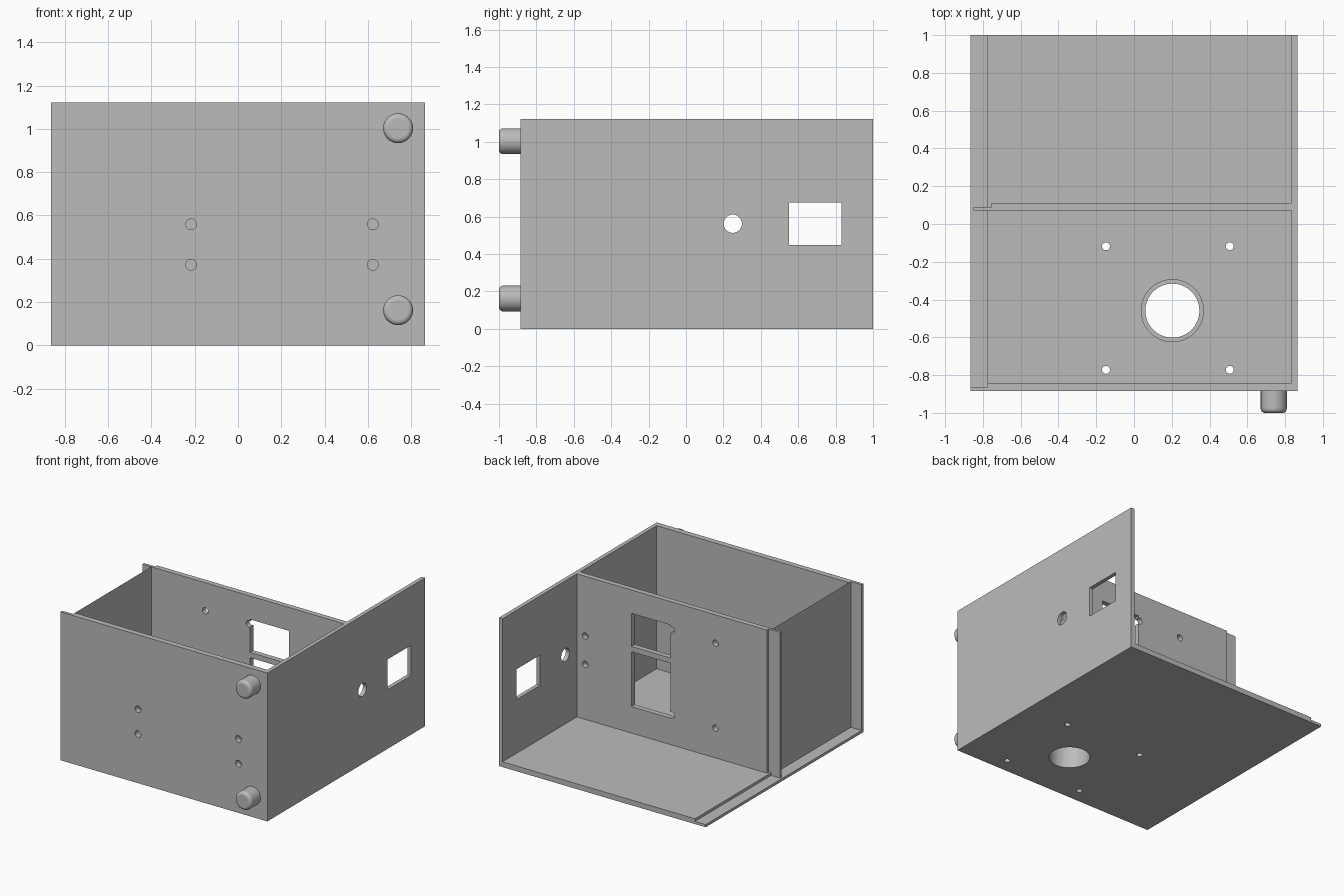
import bpy
import math
from mathutils import Vector

if "Cube" in bpy.data.objects:
    bpy.data.objects.remove(bpy.data.objects["Cube"], do_unlink=True)

grey = bpy.data.materials.new("plain grey")
grey.use_nodes = True
GREY = (0.5, 0.5, 0.5, 1.0)
grey.diffuse_color = GREY
grey.node_tree.nodes["Principled BSDF"].inputs["Base Color"].default_value = GREY

ROTATION = {"x": (0, math.pi / 2, 0), "y": (math.pi / 2, 0, 0), "z": (0, 0, 0)}
FAR = 2.0  # overshoot for cutters that run out of the body


def box(name, low, high):
    low, high = Vector(low), Vector(high)
    bpy.ops.mesh.primitive_cube_add(size=1, location=(low + high) / 2)
    ob = bpy.context.object
    ob.name = name
    ob.scale = high - low
    bpy.ops.object.transform_apply(location=True, rotation=True, scale=True)
    return ob


def rod(name, centre, radius, length, axis, sides=32):
    bpy.ops.mesh.primitive_cylinder_add(vertices=sides, radius=radius, depth=length,
                                        location=centre, rotation=ROTATION[axis])
    ob = bpy.context.object
    ob.name = name
    bpy.ops.object.transform_apply(location=True, rotation=True, scale=True)
    return ob


def combine(target, tool, operation="DIFFERENCE"):
    bpy.context.view_layer.objects.active = target
    mod = target.modifiers.new(operation.lower(), "BOOLEAN")
    mod.operation = operation
    mod.solver = "EXACT"
    mod.object = tool
    bpy.ops.object.modifier_apply(modifier=mod.name)
    bpy.data.objects.remove(tool, do_unlink=True)


def finish(ob):
    ob.data.materials.clear()
    ob.data.materials.append(grey)
    bpy.ops.object.select_all(action="DESELECT")
    ob.select_set(True)
    bpy.context.view_layer.objects.active = ob
    bpy.ops.object.shade_smooth_by_angle(angle=math.radians(35))


# Outer block, hollowed into two bays that are open at the top, back and -x side
enclosure = box("enclosure", (-0.865, -0.885, 0), (0.865, 1, 1.122))
hollows = [
    ((-0.775, -0.842, 0.04), (0.835, 0.071, FAR)),   # front bay
    ((-0.775, 0.111, 0.04), (0.835, FAR, FAR)),      # back bay
    ((-FAR, -0.863, 0.02), (-0.775, 0.071, FAR)),    # front rebate
    ((-FAR, 0.09, 0.02), (-0.775, FAR, FAR)),        # back rebate
    ((-0.8, 0.09, 0.04), (-0.754, FAR, FAR)),        # step in divider
    ((-FAR, 0.05, 0.02), (-0.849, 0.12, FAR)),       # divider end
]
for low, high in hollows:
    combine(enclosure, box("hollow", low, high))

# Tube rising from the floor around the round port
PORT = (0.203, -0.459)
TUBE_TOP = 0.4
combine(enclosure, rod("tube", (*PORT, (TUBE_TOP + 0.02) / 2), 0.167, TUBE_TOP - 0.02, "z", 64), "UNION")
combine(enclosure, rod("port", (*PORT, 0.3), 0.143, 1, "z", 64))

# Mounting holes in the floor
for x in (-0.148, 0.507):
    for y in (-0.118, -0.772):
        combine(enclosure, rod("floor_hole", (x, y, 0), 0.021, 0.2, "z", 24))

# Socket window and round hole in the side wall
combine(enclosure, box("socket", (0.7, 0.55, 0.447), (1, 0.832, 0.676)))
combine(enclosure, rod("side_hole", (0.85, 0.25, 0.562), 0.049, 0.2, "x"))

# Two windows in the divider, separated by a thin bar
for bottom, top in ((0.24, 0.655), (0.695, 0.945)):
    combine(enclosure, box("window", (0.05, 0, bottom), (0.378, 0.2, top)))

# Screw holes in the divider and the front wall
divider_holes = [(x, z) for x in (-0.325, 0.042) for z in (0.266, 0.908)]
divider_holes += [(0.765, 0.456), (0.765, 0.67)]
for x, z in divider_holes:
    combine(enclosure, rod("divider_hole", (x, 0.09, z), 0.024, 0.2, "y", 24))
for x in (-0.217, 0.623):
    for z in (0.372, 0.559):
        combine(enclosure, rod("front_hole", (x, -0.865, z), 0.025, 0.2, "y", 24))
finish(enclosure)

# Rounded feet on the front wall
for name, z in (("upper_foot", 1.003), ("lower_foot", 0.162)):
    foot = rod(name, (0.74, -0.9395, z), 0.069, 0.121, "y", 48)
    bevel = foot.modifiers.new("rounded rim", "BEVEL")
    bevel.width = 0.022
    bevel.segments = 5
    bevel.limit_method = "ANGLE"
    bevel.angle_limit = math.radians(40)
    # only the free end is rounded
    weight = foot.data.attributes.new("bevel_weight_edge", "FLOAT", "EDGE")
    for edge in foot.data.edges:
        ends = [foot.data.vertices[i].co.y for i in edge.vertices]
        weight.data[edge.index].value = 1.0 if max(ends) < -0.95 else 0.0
    bevel.limit_method = "WEIGHT"
    finish(foot)
